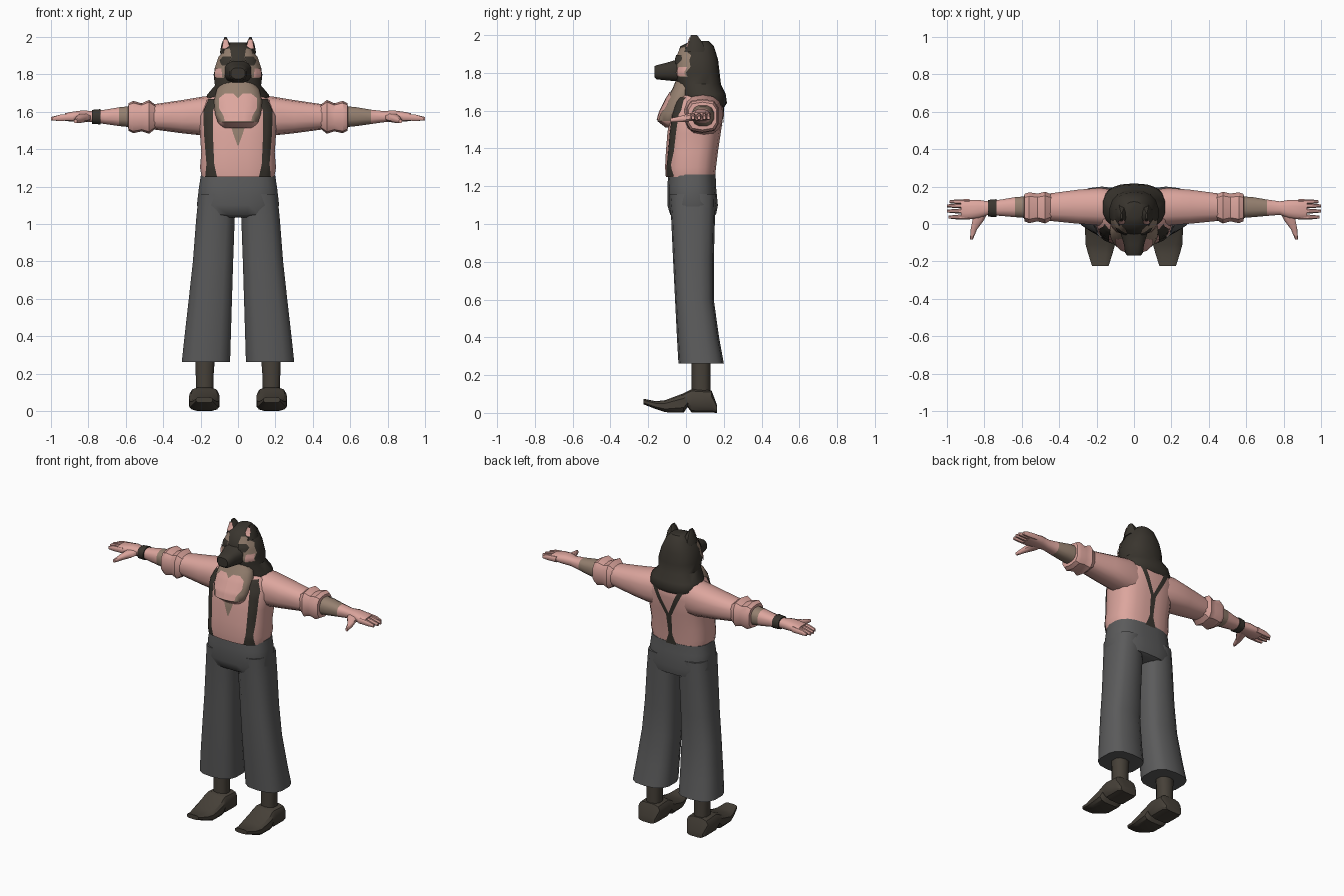
import bpy, bmesh, math
from mathutils import Vector
from mathutils.bvhtree import BVHTree


def material(name, rgb):
    m = bpy.data.materials.new(name)
    m.diffuse_color = (*rgb, 1)
    return m


PINK = material("pink", (0.72, 0.38, 0.34))
DARK = material("dark fur", (0.042, 0.036, 0.028))
BROWN = material("dark brown", (0.062, 0.052, 0.040))
GREY = material("trouser grey", (0.105, 0.105, 0.106))
TAN = material("tan", (0.30, 0.215, 0.16))


def finish(name, bm, mats, rule=None, angle=45):
    """Turn a bmesh into a smooth-shaded object, colouring faces by a rule."""
    bmesh.ops.recalc_face_normals(bm, faces=bm.faces)
    if rule:
        for f in bm.faces:
            f.material_index = rule(f.calc_center_median())
    me = bpy.data.meshes.new(name)
    bm.to_mesh(me)
    bm.free()
    for m in mats:
        me.materials.append(m)
    ob = bpy.data.objects.new(name, me)
    bpy.context.collection.objects.link(ob)
    bpy.ops.object.select_all(action='DESELECT')
    ob.select_set(True)
    bpy.context.view_layer.objects.active = ob
    bpy.ops.object.shade_smooth_by_angle(angle=math.radians(angle))
    return ob


def loft(name, axis, rings, mats, n=12, p=2.5, side=1, rule=None, angle=45):
    """Skin rounded sections (position, a0, a1, b0, b1) placed along an axis."""
    bm = bmesh.new()
    loops = []
    for t, a0, a1, b0, b1 in rings:
        loop = []
        for i in range(n):
            th = 2 * math.pi * (i + 0.5) / n
            c, s = math.cos(th), math.sin(th)
            a = (a0 + a1) / 2 + (a1 - a0) / 2 * math.copysign(abs(c) ** (2 / p), c)
            b = (b0 + b1) / 2 + (b1 - b0) / 2 * math.copysign(abs(s) ** (2 / p), s)
            x, y, z = {'x': (t, a, b), 'y': (a, t, b), 'z': (a, b, t)}[axis]
            loop.append(bm.verts.new((side * x, y, z)))
        loops.append(loop)
    for l0, l1 in zip(loops, loops[1:]):
        for i in range(n):
            j = (i + 1) % n
            bm.faces.new((l0[i], l0[j], l1[j], l1[i]))
    bm.faces.new(loops[0])
    bm.faces.new(loops[-1])
    return finish(name, bm, mats, rule, angle)


def decal(name, target, rows, mat, side=1, back=False, lift=0.005, cols=5, steps=5):
    """Thin patch given by rows (z, x0, x1), laid on the target's surface."""
    tree = BVHTree.FromPolygons([v.co for v in target.data.vertices],
                                [tuple(q.vertices) for q in target.data.polygons])
    full = []
    for r0, r1 in zip(rows, rows[1:]):
        full += [[u + (v - u) * k / steps for u, v in zip(r0, r1)] for k in range(steps)]
    full.append(rows[-1])
    d = -1 if back else 1
    bm = bmesh.new()
    grid = []
    for z, x0, x1 in full:
        line = []
        for k in range(cols + 1):
            o = Vector((side * (x0 + (x1 - x0) * k / cols), -d, z))
            hit, nor, _, _ = tree.ray_cast(o, Vector((0, d, 0)))
            if hit is None:
                hit, nor, _, _ = tree.find_nearest(Vector((o.x, 0.04, z)))
            if nor.y * d > 0:
                nor = -nor
            line.append(bm.verts.new(hit + nor * lift))
        grid.append(line)
    for g0, g1 in zip(grid, grid[1:]):
        for k in range(cols):
            bm.faces.new((g0[k], g0[k + 1], g1[k + 1], g1[k]))
    ob = finish(name, bm, [mat])
    # face the patch outward
    if sum(q.normal.y * q.area for q in ob.data.polygons) * d > 0:
        ob.data.flip_normals()
    return ob


# Torso: shirt, and the trousers' hips
torso = loft("shirt", 'z', [
    (1.25, -.195, .195, -.108, .155), (1.30, -.205, .205, -.112, .16),
    (1.38, -.198, .198, -.108, .17), (1.48, -.205, .205, -.10, .185),
    (1.58, -.21, .21, -.085, .20), (1.66, -.175, .175, -.06, .20),
    (1.71, -.10, .10, 0, .15)], [PINK], n=20, p=2.8)
loft("trouser_hips", 'z', [
    (1.262, -.20, .20, -.095, .158), (1.20, -.21, .21, -.10, .16),
    (1.10, -.222, .222, -.10, .17), (1.05, -.20, .20, -.085, .16),
    (1.035, -.12, .12, -.06, .13)], [GREY], n=20, p=2.7)

# Chest ruff with a pink centre
ruff = loft("chest_ruff", 'z', [
    (1.77, -.07, .07, -.05, .06), (1.72, -.115, .115, -.07, .05),
    (1.66, -.13, .13, -.105, .04), (1.59, -.125, .125, -.14, .02),
    (1.545, -.11, .11, -.152, 0), (1.512, -.085, .085, -.11, 0)],
    [TAN, PINK], n=18, p=2.3, rule=lambda c: int(c.z < 1.56))
decal("shirt_notch", torso, [(1.53, -.04, .04), (1.48, -.025, .025), (1.42, -.003, .003)], TAN)

# Head: hood of hair, muzzle
head = loft("hair", 'z', [
    (1.615, -.15, .15, .03, .20), (1.64, -.172, .172, -.01, .217),
    (1.69, -.168, .168, -.035, .21), (1.74, -.125, .125, -.05, .185),
    (1.80, -.132, .132, -.06, .178), (1.87, -.112, .112, -.055, .17),
    (1.94, -.078, .078, -.03, .148), (1.97, -.045, .045, .03, .12)],
    [DARK], n=18, p=2.4)
loft("muzzle", 'y', [
    (.02, -.085, .085, 1.75, 1.90), (-.06, -.07, .07, 1.755, 1.868),
    (-.11, -.055, .055, 1.76, 1.853), (-.155, -.048, .048, 1.765, 1.842),
    (-.167, -.038, .038, 1.775, 1.835)], [DARK], n=12, p=2.8)
decal("back_strap_stem", torso, [(1.47, -.02, .02), (1.32, -.014, .014), (1.252, -.04, .04)],
      DARK, back=True)

for s, tag in ((1, "left"), (-1, "right")):
    # Ears with pink lining
    ear = loft("ear_" + tag, 'z', [
        (1.91, .025, .10, -.015, .11), (1.96, .04, .09, .012, .09),
        (2.0, .062, .072, .025, .06)], [DARK], n=8, side=s)
    decal("ear_lining_" + tag, ear, [(1.935, .045, .082), (1.985, .06, .074)], PINK, s)
    # Face markings
    decal("face_patch_" + tag, head, [(1.935, .04, .062), (1.89, .035, .10),
          (1.83, .05, .12), (1.78, .075, .12)], TAN, s)
    decal("eye_" + tag, head, [(1.892, .035, .075), (1.87, .04, .092), (1.845, .05, .08)],
          DARK, s, lift=.009)
    decal("cheek_" + tag, head, [(1.83, .085, .115), (1.785, .08, .118)], PINK, s, lift=.009)
    decal("ruff_heart_" + tag, ruff, [(1.695, .025, .07), (1.67, 0, .098), (1.62, 0, .10),
          (1.575, 0, .075), (1.55, 0, .07)], PINK, s)
    # Braces
    decal("front_strap_" + tag, torso, [(1.665, .11, .155), (1.6, .132, .182),
          (1.48, .132, .178), (1.32, .125, .165), (1.252, .11, .172)], DARK, s)
    decal("back_strap_" + tag, torso, [(1.64, .08, .115), (1.46, -.005, .022)],
          DARK, s, back=True)

    # Trouser leg, ankle, shoe with upturned toe
    loft("trouser_leg_" + tag, 'z', [
        (1.16, .01, .212, -.09, .158), (1.02, .016, .226, -.078, .153),
        (.80, .024, .243, -.068, .147), (.60, .03, .265, -.058, .147),
        (.40, .036, .288, -.048, .175), (.262, .04, .303, -.04, .20)],
        [GREY], n=14, p=2.8, side=s)
    loft("ankle_" + tag, 'z', [(.10, .13, .225, .03, .13), (.20, .128, .228, .03, .13),
         (.30, .12, .232, .03, .13)], [BROWN], n=10, side=s)
    shoe = [(.165, .06, 0, .04), (.135, .08, 0, .12), (.03, .08, 0, .127),
            (.008, .08, .03, .115), (-.012, .084, 0, .105), (-.11, .08, .003, .068),
            (-.16, .066, .02, .062), (-.225, .045, .045, .075)]
    loft("shoe_" + tag, 'y', [(y, .18 - w, .18 + w, z0, z1) for y, w, z0, z1 in shoe],
         [BROWN], n=12, p=3.5, side=s, angle=35)

    # Sleeve with rolled cuff
    loft("sleeve_" + tag, 'x', [
        (.08, -.02, .18, 1.46, 1.69), (.18, -.01, .195, 1.472, 1.682),
        (.30, .0, .185, 1.485, 1.662), (.45, .015, .165, 1.505, 1.64)],
        [PINK], n=14, p=2.5, side=s)
    loft("rolled_cuff_" + tag, 'x', [
        (.44, .02, .16, 1.51, 1.635), (.475, 0, .175, 1.482, 1.663),
        (.515, .012, .165, 1.495, 1.645), (.56, .002, .172, 1.485, 1.658),
        (.585, .012, .163, 1.498, 1.645), (.588, .035, .145, 1.525, 1.62)],
        [PINK], n=10, p=3.2, side=s, angle=35)
    # Forearm and palm; bare skin begins with a tan stretch
    limit = .71 if s > 0 else .635
    loft("forearm_" + tag, 'x', [
        (.57, .03, .15, 1.515, 1.632), (.635, .035, .145, 1.522, 1.625),
        (.71, .042, .132, 1.533, 1.612), (.78, .048, .122, 1.543, 1.604),
        (.83, .03, .13, 1.545, 1.608), (.89, .022, .13, 1.547, 1.60),
        (.925, .025, .128, 1.55, 1.592)], [PINK, TAN], n=12, side=s,
        rule=lambda c: int(abs(c.x) < limit))
    # Fingers and thumb
    for k, (y, tip) in enumerate(((.038, .99), (.07, 1.0), (.098, 1.0), (.12, .985))):
        loft(f"finger_{k + 1}_{tag}", 'x', [
            (.88, y - .016, y + .014, 1.552, 1.592), (.95, y - .014, y + .012, 1.55, 1.585),
            (tip, y - .009, y + .007, 1.552, 1.572)], [PINK], n=8, side=s)
    loft("thumb_" + tag, 'y', [
        (.07, .775, .86, 1.55, 1.595), (.02, .80, .865, 1.543, 1.588),
        (-.03, .838, .874, 1.538, 1.572), (-.082, .86, .877, 1.538, 1.56)],
        [PINK], n=8, side=s)

# Wristband on one arm
loft("wristband", 'x', [(.735, .036, .134, 1.531, 1.615), (.78, .038, .130, 1.534, 1.611)],
     [DARK], n=12, side=-1)
